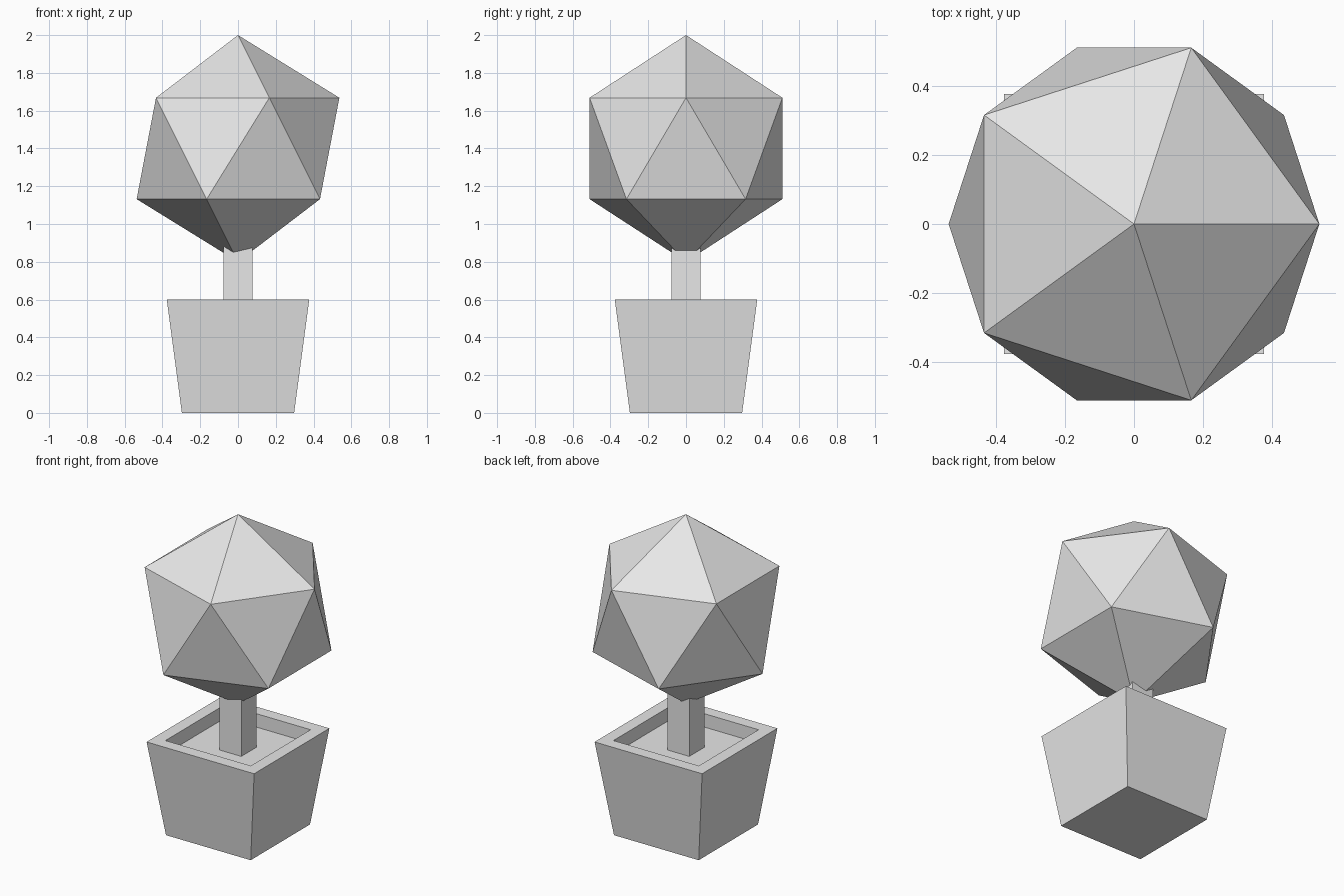
import bpy
import bmesh
from mathutils import Matrix

default_cube = bpy.data.objects.get("Cube")
if default_cube:
    bpy.data.objects.remove(default_cube, do_unlink=True)

# One plain grey for every part
grey = bpy.data.materials.new("light grey")
grey.use_nodes = True
grey.diffuse_color = (0.8, 0.8, 0.8, 1)
grey.node_tree.nodes["Principled BSDF"].inputs["Base Color"].default_value = grey.diffuse_color


def add_part(name, bm):
    mesh = bpy.data.meshes.new(name)
    bm.normal_update()
    bm.to_mesh(mesh)
    bm.free()
    mesh.materials.append(grey)
    part = bpy.data.objects.new(name, mesh)
    bpy.context.collection.objects.link(part)
    return part


def block(bottom_half, top_half, z0, z1):
    """Square block whose bottom and top may differ in width."""
    bm = bmesh.new()
    bmesh.ops.create_cube(bm, size=2)
    for v in bm.verts:
        half, z = (top_half, z1) if v.co.z > 0 else (bottom_half, z0)
        v.co = (v.co.x * half, v.co.y * half, z)
    bm.normal_update()
    return bm


# Tapered square pot with a straight-sided recess inside a flat rim
RIM_Z, SOIL_Z = 0.6, 0.515
pot = block(0.297, 0.377, 0, RIM_Z)
top = max(pot.faces, key=lambda f: f.calc_center_median().z)
bmesh.ops.inset_region(pot, faces=[top], thickness=0.11)
floor = bmesh.ops.extrude_discrete_faces(pot, faces=[top])["faces"][0]
for v in floor.verts:
    v.co.z = SOIL_Z
add_part("pot", pot)

# Square trunk running from the recess floor into the foliage
add_part("trunk", block(0.077, 0.077, SOIL_Z - 0.01, 1.0))

# Faceted twenty-sided foliage ball
ball = bmesh.new()
bmesh.ops.create_icosphere(ball, subdivisions=1, radius=0.6,
                           matrix=Matrix.Translation((0, 0, 1.4)))
add_part("foliage", ball)
